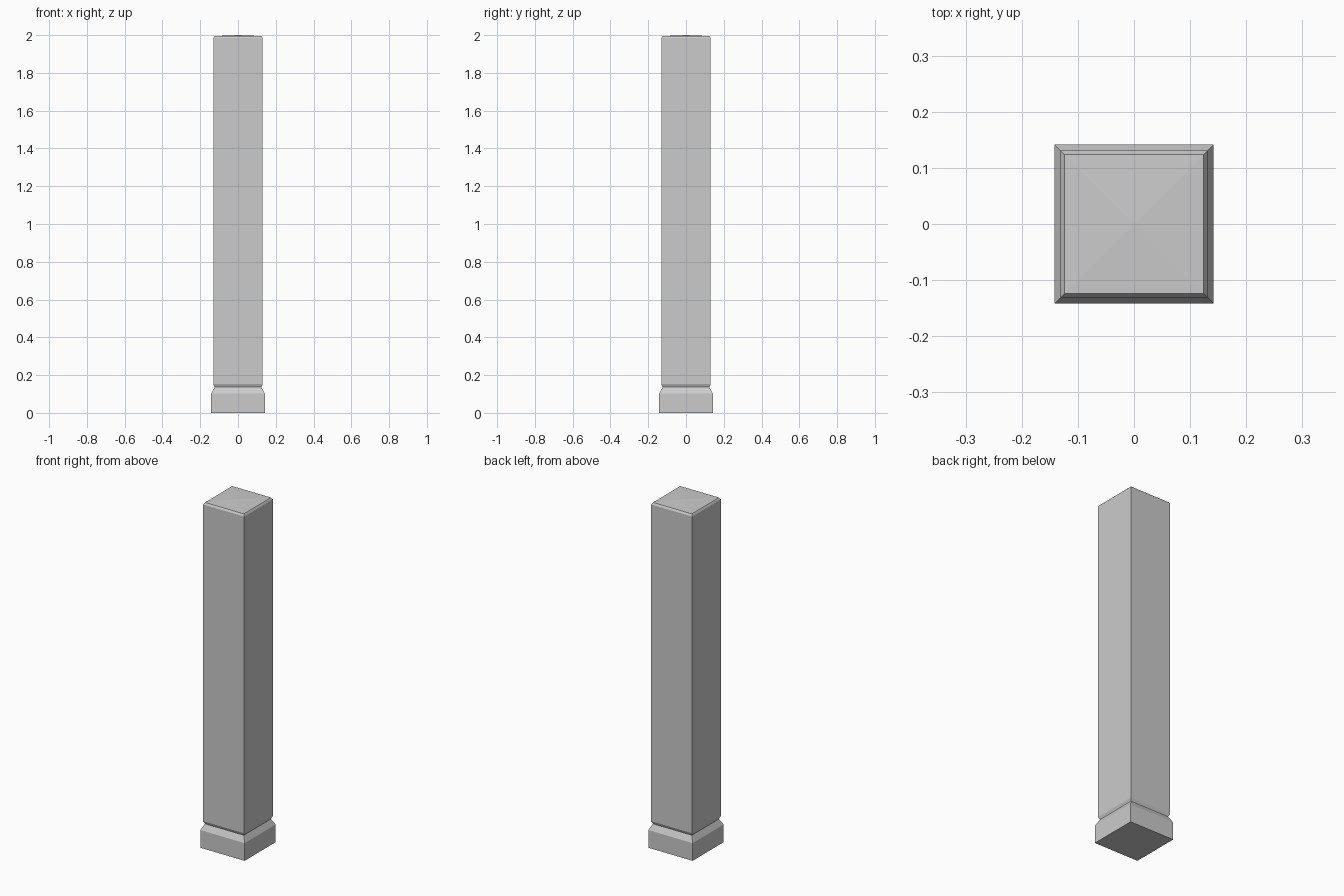
import bpy, bmesh

if "Cube" in bpy.data.objects:
    bpy.data.objects.remove(bpy.data.objects["Cube"])


def square_stack(name, profile, apex=None):
    """Stack square rings given as (half width, height), closed at both ends."""
    bm = bmesh.new()
    rings = []
    for h, z in profile:
        rings.append([bm.verts.new((sx * h, sy * h, z))
                      for sx, sy in ((-1, -1), (1, -1), (1, 1), (-1, 1))])
    for a, b in zip(rings, rings[1:]):
        for i in range(4):
            j = (i + 1) % 4
            bm.faces.new((a[i], a[j], b[j], b[i]))
    bm.faces.new(rings[0][::-1])
    top = rings[-1]
    if apex is None:
        bm.faces.new(top)
    else:
        tip = bm.verts.new((0, 0, apex))
        for i in range(4):
            bm.faces.new((top[i], top[(i + 1) % 4], tip))
    mesh = bpy.data.meshes.new(name)
    bm.to_mesh(mesh)
    bm.free()
    obj = bpy.data.objects.new(name, mesh)
    bpy.context.collection.objects.link(obj)
    return obj


# Square post: plinth, sloped shoulder, narrow groove, shaft, chamfer, shallow pyramid top
square_stack("post", [
    (0.142, 0.0), (0.142, 0.102),
    (0.124, 0.136), (0.131, 0.152),
    (0.131, 1.984), (0.124, 1.995),
], apex=2.0)
